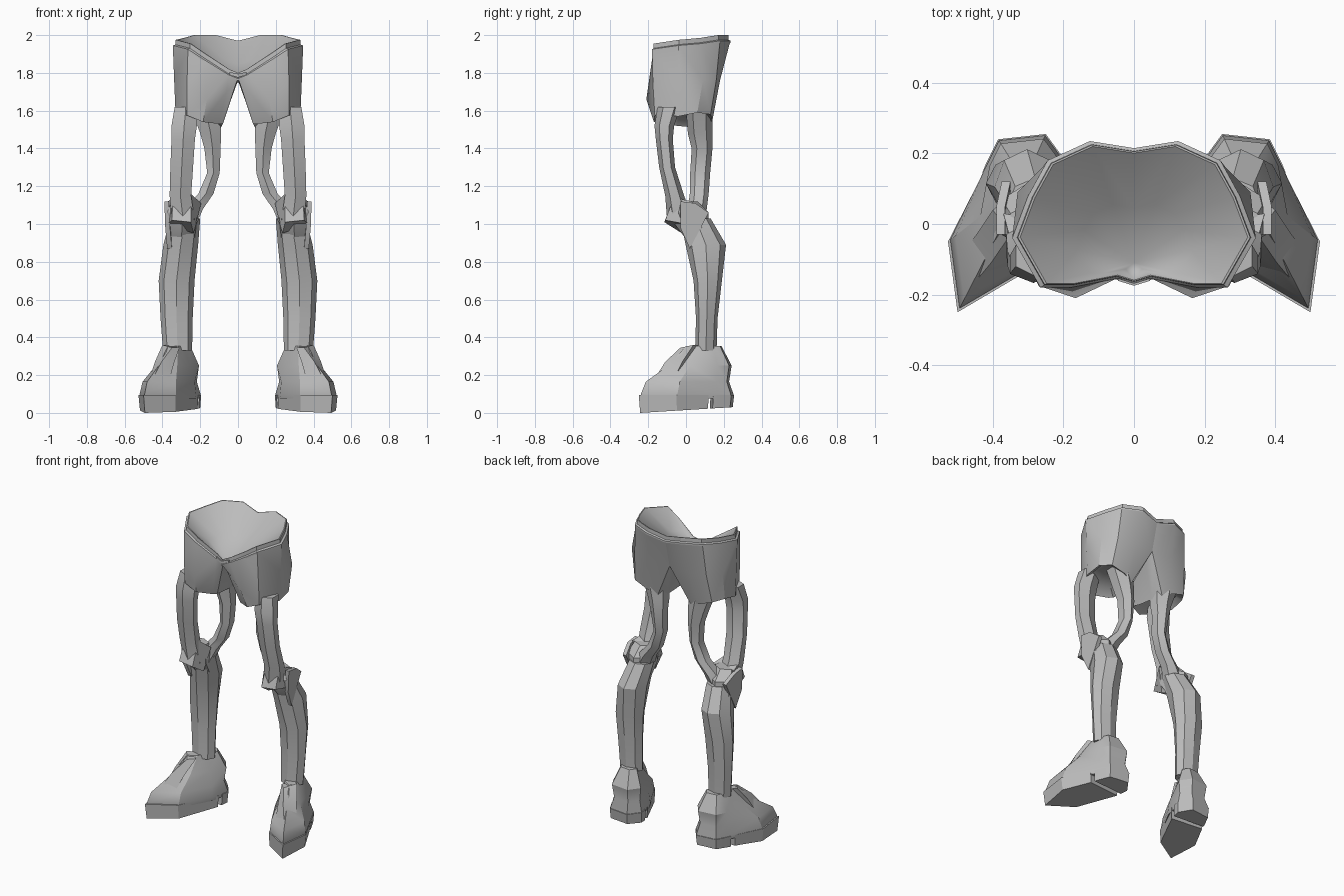
import bpy, bmesh, math
from mathutils import Vector

cube = bpy.data.objects.get("Cube")
if cube:
    bpy.data.objects.remove(cube, do_unlink=True)

grey = bpy.data.materials.new("plain grey")
grey.use_nodes = True
grey.diffuse_color = (.5, .5, .5, 1)
grey.node_tree.nodes["Principled BSDF"].inputs["Base Color"].default_value = grey.diffuse_color


def loft(name, rings, closed=True, cap_start=True, cap_end=True, smooth_angle=30):
    """Skin a list of point rings and mirror the part across x."""
    mesh = bmesh.new()
    rows = [[mesh.verts.new(point) for point in ring] for ring in rings]
    count = len(rows[0])
    for lower, upper in zip(rows, rows[1:]):
        for i in range(count if closed else count - 1):
            j = (i + 1) % count
            mesh.faces.new((lower[i], lower[j], upper[j], upper[i]))
    if cap_start:
        mesh.faces.new(rows[0][::-1])
    if cap_end:
        mesh.faces.new(rows[-1])
    bmesh.ops.remove_doubles(mesh, verts=mesh.verts, dist=.0005)
    bmesh.ops.recalc_face_normals(mesh, faces=mesh.faces)
    data = bpy.data.meshes.new(name)
    mesh.to_mesh(data)
    mesh.free()
    data.materials.append(grey)
    part = bpy.data.objects.new(name, data)
    bpy.context.collection.objects.link(part)
    mirror = part.modifiers.new("mirror", 'MIRROR')
    mirror.use_clip = True
    bpy.ops.object.select_all(action='DESELECT')
    part.select_set(True)
    bpy.context.view_layer.objects.active = part
    bpy.ops.object.shade_smooth_by_angle(angle=math.radians(smooth_angle))
    return part


def tube(name, rows, sides=8):
    """Faceted limb from rows of centre x, y, z and half widths in x and y."""
    widen = 1 / math.cos(math.pi / 6) if sides == 6 else 1
    rings = []
    for x, y, z, wide, deep in rows:
        angles = [math.tau * i / sides for i in range(sides)]
        rings.append([(x + math.sin(a) * wide * widen, y - math.cos(a) * deep, z) for a in angles])
    return loft(name, rings)


def plate(name, outline, offset):
    """Solid plate made by shifting an outline along an offset."""
    shifted = [Vector(point) + Vector(offset) for point in outline]
    return loft(name, [outline, shifted])


# Shorts: half waist plus crotch, then mid thigh, then hem with a hollow underside
waist = [(0, -.17, 1.77), (.05, -.155, 1.79), (.18, -.18, 1.87), (.265, -.18, 1.925),
         (.345, -.04, 1.945), (.3, .08, 1.955), (.245, .18, 1.97), (.125, .235, 1.97),
         (0, .215, 1.94)]
crotch = [(0, .1, 1.75), (0, -.08, 1.75)]
thigh = [(.01, -.145, 1.745), (.06, -.155, 1.7), (.165, -.21, 1.66), (.27, -.175, 1.74),
         (.338, -.04, 1.76), (.33, .09, 1.76), (.26, .16, 1.76), (.14, .18, 1.76),
         (0, .17, 1.76), (.01, .09, 1.74), (.01, -.08, 1.74)]
hem = [(.08, -.1, 1.53), (.1, -.12, 1.53), (.185, -.17, 1.54), (.27, -.165, 1.575),
       (.33, -.04, 1.57), (.325, .06, 1.59), (.28, .13, 1.58), (.19, .14, 1.55),
       (.12, .12, 1.52), (.09, .06, 1.51), (.085, -.05, 1.52)]
hollow_centre = Vector((.21, -.01, 1.66))
hollow = [Vector(point).lerp(hollow_centre, .3) for point in hem]
loft("shorts", [waist + crotch, thigh, hem, hollow], cap_start=False, smooth_angle=35)


# Waistband lip running into the hollow bowl inside it
def waist_ring(scale, rise):
    return [Vector((x * scale, y * scale, z + rise)) for x, y, z in waist]


bowl_bottom = Vector((0, -.11, 1.765))
inner = waist_ring(.935, .03)
middle = [point.lerp(bowl_bottom, .5) - Vector((0, 0, .02)) for point in inner]
bottom = [bowl_bottom for point in inner]
loft("waistband", [waist_ring(1, -.01), waist_ring(1, 0), waist_ring(.96, .005),
                   waist_ring(.955, .03), inner],
     closed=False, cap_start=False, cap_end=False)
loft("waist_bowl", [inner, middle, bottom], closed=False, cap_start=False, cap_end=False,
     smooth_angle=60)
plate("buckle", [(0, -.168, 1.775), (.045, -.154, 1.79), (.045, -.154, 1.805), (0, -.168, 1.795)],
      (0, -.007, 0))

# Two thigh struts with an open gap between them
tube("front_thigh_strut", [(.275, -.09, 1.62, .06, .06), (.285, -.115, 1.52, .067, .052),
                           (.29, -.115, 1.45, .062, .045), (.298, -.1, 1.3, .06, .042),
                           (.305, -.06, 1.15, .057, .05), (.29, -.03, 1.02, .06, .07)], sides=6)
tube("back_thigh_strut", [(.17, .07, 1.6, .075, .07), (.145, .075, 1.48, .055, .065),
                          (.135, .085, 1.4, .043, .055), (.13, .075, 1.27, .033, .053),
                          (.17, .07, 1.16, .04, .05), (.235, .06, 1.08, .05, .05),
                          (.28, .04, 1, .06, .06)], sides=6)

# Knee joint, jutting kneecap and side guard
tube("knee_joint", [(.29, 0, 1.12, .06, .06), (.295, .02, 1.06, .08, .1),
                    (.295, .03, 1, .075, .09), (.3, .07, .92, .07, .07)], sides=6)
loft("kneecap", [[(.25, -.055, 1.16), (.345, -.065, 1.14), (.37, .03, 1.12), (.195, 0, 1.11)],
                 [(.25, -.115, 1.01), (.35, -.11, 1.02), (.37, 0, 1), (.235, -.02, .95)]])
plate("knee_guard", [(.39, -.03, 1.12), (.39, .05, 1.11), (.375, .12, 1.06),
                     (.375, .02, .87), (.385, -.03, .98)], (-.025, 0, 0))

# Shin with a calf bulge and a front ridge
tube("shin", [(.28, .05, 1.03, .08, .08), (.303, .105, .89, .092, .107),
              (.325, .115, .7, .095, .075), (.325, .11, .5, .085, .057),
              (.32, .105, .33, .077, .057)])

# Sole in two blocks, split by a notch ahead of the heel
heel = [(.25, .255), (.385, .24), (.42, .17), (.43, .145), (.203, .13), (.195, .18)]
fore = [(.44, .12), (.527, -.05), (.5, -.25), (.33, -.15), (.21, .1)]
for name, outline in (("heel_block", heel), ("fore_sole", fore)):
    ground = [(.32 + (x - .32) * .96, y * .97, (y + .25) * .06) for x, y in outline]
    loft(name, [ground, [(x, y, .095) for x, y in outline]])

# Shoe upper narrows towards the ankle, faster at the toe than at the heel
ankle = Vector((.31, .12))
outline = heel[:3] + fore[1:4] + [(.22, .05), heel[-1]]
levels = [(.075, .05, .05), (.1, .03, .03), (.165, .1, .2), (.25, .42, .1), (.355, .68, .5)]
upper = []
for z, toe_pull, heel_pull in levels:
    ring = []
    for x, y in outline:
        point = Vector((x, y)).lerp(ankle, heel_pull if y > .1 else toe_pull)
        ring.append((point.x, point.y, z))
    upper.append(ring)
loft("shoe_upper", upper)

# Tongue flap lying along the instep and flaring at its lower edge
loft("shoe_tongue", [[(.31, .01, .345), (.35, -.03, .345), (.4, .04, .36), (.36, .07, .355)],
                     [(.34, -.07, .26), (.405, -.11, .27), (.44, -.02, .27), (.38, .02, .25)],
                     [(.365, -.135, .165), (.455, -.17, .175), (.475, -.07, .165),
                      (.4, -.03, .15)]])
